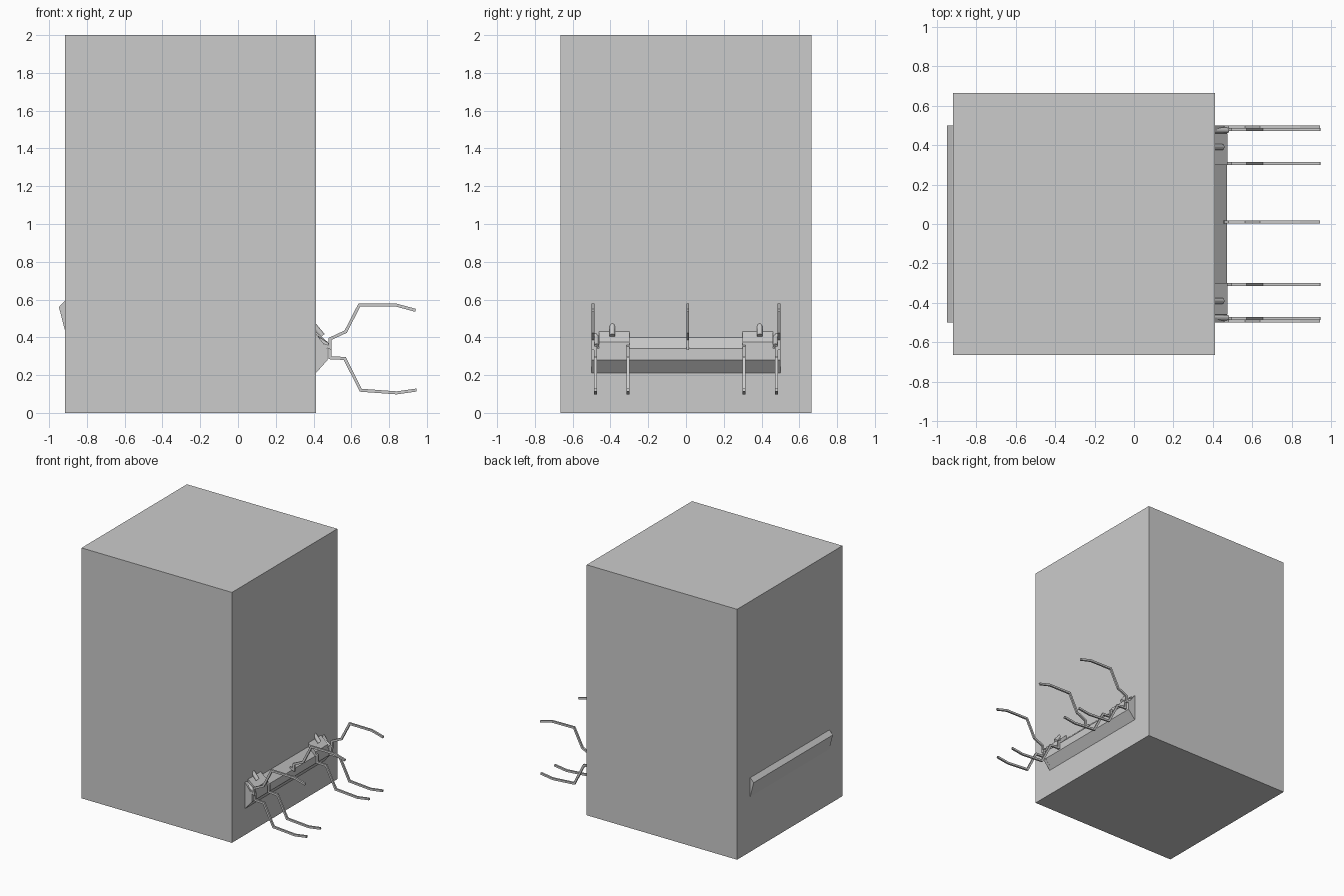
import bpy, bmesh, math
from mathutils import Vector, Matrix

if "Cube" in bpy.data.objects:
    bpy.data.objects.remove(bpy.data.objects["Cube"])


def add_object(name, bm):
    bmesh.ops.recalc_face_normals(bm, faces=bm.faces)
    mesh = bpy.data.meshes.new(name)
    bm.to_mesh(mesh)
    bm.free()
    ob = bpy.data.objects.new(name, mesh)
    bpy.context.collection.objects.link(ob)
    return ob


def prism(name, profile, y0, y1):
    """Extrude an x/z profile along y."""
    bm = bmesh.new()
    a = [bm.verts.new((x, y0, z)) for x, z in profile]
    b = [bm.verts.new((x, y1, z)) for x, z in profile]
    bm.faces.new(a)
    bm.faces.new(b[::-1])
    n = len(profile)
    for i in range(n):
        j = (i + 1) % n
        bm.faces.new((a[i], b[i], b[j], a[j]))
    return add_object(name, bm)


def tine(name, path, y, width=0.014, thick=0.016):
    """Sweep a flat bar along an x/z path with mitred bends."""
    pts = [Vector(p) for p in path]
    left, right = [], []
    for i, p in enumerate(pts):
        d0 = (p - pts[i - 1]).normalized() if i else (pts[1] - p).normalized()
        d1 = (pts[i + 1] - p).normalized() if i < len(pts) - 1 else d0
        t = (d0 + d1).normalized()
        n = Vector((-t.y, t.x)) * (thick / 2 / max(t.dot(d0), 0.5))
        left.append(p + n)
        right.append(p - n)
    bm = bmesh.new()
    rings = [[bm.verts.new((q.x, y + s * width / 2, q.y))
              for q, s in ((l, -1), (l, 1), (r, 1), (r, -1))]
             for l, r in zip(left, right)]
    for r0, r1 in zip(rings, rings[1:]):
        for k in range(4):
            m = (k + 1) % 4
            bm.faces.new((r0[k], r0[m], r1[m], r1[k]))
    bm.faces.new(rings[0])
    bm.faces.new(rings[-1][::-1])
    return add_object(name, bm)


def cylinder(name, start, end, radius, sides):
    start, end = Vector(start), Vector(end)
    axis = end - start
    mat = Matrix.Translation((start + end) / 2) @ axis.to_track_quat('Z', 'Y').to_matrix().to_4x4()
    bm = bmesh.new()
    bmesh.ops.create_cone(bm, cap_ends=True, segments=sides, radius1=radius,
                          radius2=radius, depth=axis.length, matrix=mat)
    return add_object(name, bm)


# Enclosing body block
prism("body_block", [(-0.917, 0), (0.412, 0), (0.412, 2), (-0.917, 2)], -0.665, 0.665)

# Bar jutting from the rear face
prism("rear_bar", [(-0.90, 0.60), (-0.92, 0.59), (-0.948, 0.56), (-0.917, 0.44), (-0.90, 0.44)], -0.5, 0.5)

# Front trough with sloping floor and top
prism("front_trough", [(0.39, 0.21), (0.412, 0.21), (0.472, 0.28), (0.472, 0.34),
                       (0.412, 0.40), (0.39, 0.40)], -0.475, 0.475)

UPPER = [(0.455, 0.36), (0.488, 0.345), (0.488, 0.392), (0.57, 0.43), (0.643, 0.572), (0.84, 0.57), (0.94, 0.543)]
LOWER = [(0.455, 0.36), (0.488, 0.345), (0.488, 0.292), (0.565, 0.288), (0.65, 0.12), (0.84, 0.106), (0.945, 0.121)]

tine("upper_tine_middle", UPPER, 0.01)
for side, s in (("left", -1), ("right", 1)):
    # End plates of the trough
    prism("end_plate_" + side, [(0.39, 0.21), (0.412, 0.21), (0.474, 0.28), (0.474, 0.34),
                                (0.412, 0.42), (0.39, 0.42)], s * 0.475, s * 0.5)
    # Raised mounting brackets
    prism("bracket_" + side, [(0.39, 0.43), (0.412, 0.43), (0.475, 0.375), (0.475, 0.34),
                              (0.39, 0.34)], s * 0.30, s * 0.46)
    # Lift cylinder and pivot link
    cylinder("lift_cylinder_" + side, (0.37, s * 0.39, 0.50), (0.447, s * 0.39, 0.408), 0.015, 16)
    cylinder("pivot_link_" + side, (0.38, s * 0.475, 0.42), (0.475, s * 0.475, 0.355), 0.014, 12)
    # Grapple tines
    tine("upper_tine_" + side, UPPER, s * 0.492)
    tine("lower_tine_outer_" + side, LOWER, s * 0.479)
    tine("lower_tine_inner_" + side, LOWER, s * 0.307)
    # Wheels just inside the block faces
    for label, x, r in (("rear", -0.58, 0.33), ("front", 0.16, 0.25)):
        cylinder(f"{label}_wheel_{side}", (x, s * 0.45, r), (x, s * 0.663, r), r - 0.002, 48)
